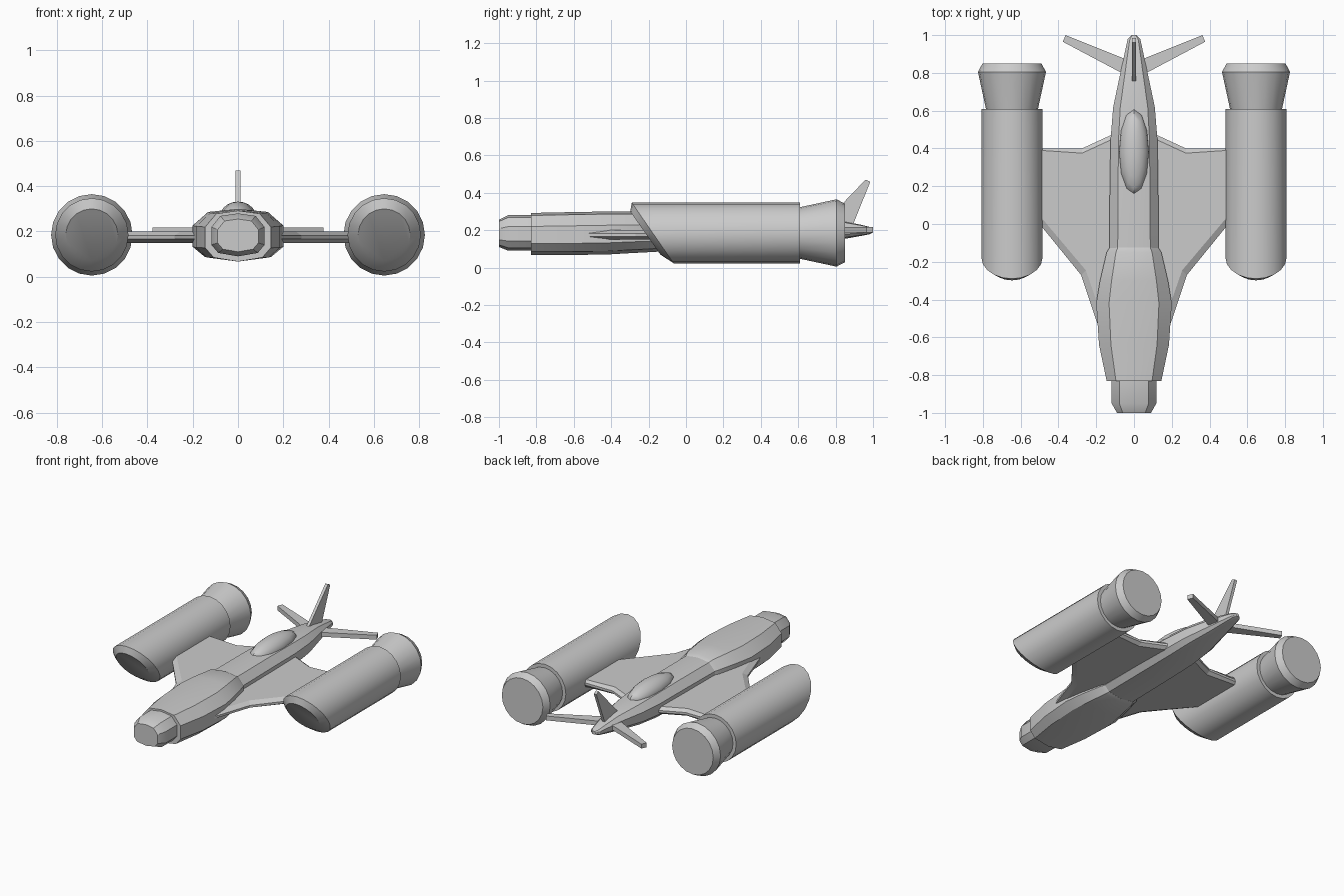
import bpy, bmesh, math

cube = bpy.data.objects.get("Cube")
if cube:
    bpy.data.objects.remove(cube, do_unlink=True)

GREY = (0.6, 0.6, 0.6, 1)
hull_grey = bpy.data.materials.new("hull_grey")
hull_grey.use_nodes = True
hull_grey.diffuse_color = GREY
hull_grey.node_tree.nodes["Principled BSDF"].inputs["Base Color"].default_value = GREY


def finish(name, bm, angle=32):
    """Turn a bmesh into a named object with sharp edges kept."""
    bmesh.ops.recalc_face_normals(bm, faces=bm.faces)
    mesh = bpy.data.meshes.new(name)
    bm.to_mesh(mesh)
    bm.free()
    mesh.materials.append(hull_grey)
    mesh.shade_smooth()
    mesh.set_sharp_from_angle(angle=math.radians(angle))
    obj = bpy.data.objects.new(name, mesh)
    bpy.context.collection.objects.link(obj)
    return obj


def loft(name, rings, angle=32):
    """Skin a row of equal rings and cap both ends."""
    bm = bmesh.new()
    loops = [[bm.verts.new(p) for p in ring] for ring in rings]
    n = len(loops[0])
    for a, b in zip(loops, loops[1:]):
        for i in range(n):
            j = (i + 1) % n
            bm.faces.new((a[i], a[j], b[j], b[i]))
    bm.faces.new(loops[0])
    bm.faces.new(loops[-1])
    return finish(name, bm, angle)


# Hull cross-section: half profile as fractions of half width and height
HALF = [(0, 1), (0.66, 0.94), (1, 0.68), (1, 0.27), (0.74, 0.08), (0, 0)]
SECTION = HALF + [(-x, z) for x, z in HALF[-2:0:-1]]


def hull(name, stations):
    """Stations are (y, half width, bottom, top)."""
    return loft(name, [[(x * w, y, lo + z * (hi - lo)) for x, z in SECTION]
                       for y, w, lo, hi in stations])


# Fuselage
hull("nose", [(-1, 0.09, 0.11, 0.255), (-0.95, 0.118, 0.09, 0.28),
              (-0.8, 0.118, 0.09, 0.28)])
hull("forward_fuselage", [(-0.83, 0.145, 0.067, 0.292), (-0.64, 0.185, 0.067, 0.296),
                          (-0.42, 0.2, 0.07, 0.3), (-0.3, 0.18, 0.077, 0.3),
                          (-0.15, 0.145, 0.085, 0.297), (-0.125, 0.13, 0.095, 0.285)])
hull("rear_fuselage", [(-0.16, 0.131, 0.095, 0.285), (0.2, 0.128, 0.1, 0.285),
                       (0.45, 0.124, 0.105, 0.28), (0.62, 0.11, 0.12, 0.272),
                       (0.8, 0.072, 0.145, 0.256), (0.94, 0.042, 0.17, 0.228),
                       (0.98, 0.033, 0.178, 0.218), (1, 0.012, 0.188, 0.21)])

# Dorsal bulge
bm = bmesh.new()
bmesh.ops.create_uvsphere(bm, u_segments=12, v_segments=10, radius=1)
for v in bm.verts:
    v.co = (v.co.x * 0.08, 0.38 + v.co.y * 0.23, 0.265 + v.co.z * 0.067)
finish("dorsal_bulge", bm, 40)

# Wing outlines: outer rim and the inset flat panel
RIM = [(0.08, -0.8), (0.2, -0.51), (0.28, -0.27), (0.5, 0.0),
       (0.5, 0.4), (0.275, 0.4), (0.08, 0.49)]
PANEL = [(0.08, -0.7), (0.18, -0.46), (0.255, -0.245), (0.5, 0.045),
         (0.5, 0.39), (0.275, 0.375), (0.08, 0.465)]
STAB = [(0.0, 0.765), (0.377, 0.965), (0.362, 1.0), (0.0, 0.855)]

# Engine pod stations: y, radius, slope of the cut face
POD = [(-0.218, 0.115, 0.7), (-0.178, 0.162, 0.69), (0.61, 0.162, 0)]
NOZZLE = [(0.59, 0.134, 0), (0.61, 0.138, 0), (0.805, 0.18, 0), (0.85, 0.156, 0)]
SIDES = 20


def pod_ring(cx, y, r, slope):
    ring = []
    for i in range(SIDES):
        a = 2 * math.pi * i / SIDES
        ring.append((cx + r * math.cos(a), y - slope * r * math.sin(a),
                     0.185 + r * math.sin(a)))
    return ring


for side, s in (("left", 1), ("right", -1)):
    layers = [(PANEL, 0.15), (RIM, 0.167), (RIM, 0.182), (PANEL, 0.2)]
    loft(side + "_wing", [[(s * x, y, z) for x, y in pts] for pts, z in layers], 10)
    loft(side + "_tailplane", [[(s * x, y, z) for x, y in STAB]
                               for z in (0.187, 0.217)], 10)
    loft(side + "_engine", [pod_ring(s * 0.646, *st) for st in POD])
    loft(side + "_nozzle", [pod_ring(s * 0.646, *st) for st in NOZZLE])

# Tail fin
FIN = [(0.71, 0.21), (0.96, 0.47), (0.985, 0.458), (0.885, 0.21)]
loft("tail_fin", [[(x, y, z) for y, z in FIN] for x in (-0.01, 0.01)], 10)
